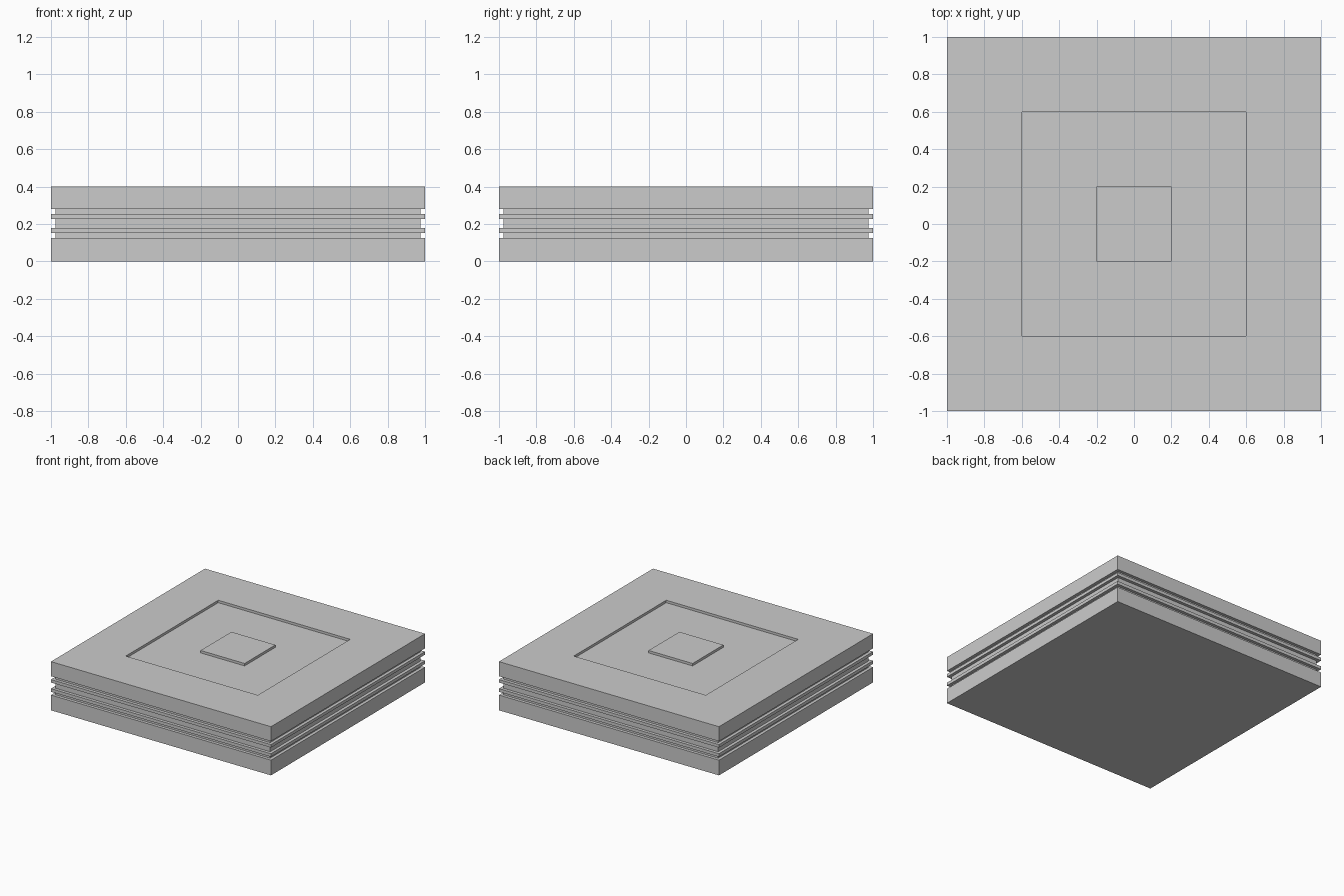
import bpy, bmesh

if "Cube" in bpy.data.objects:
    bpy.data.objects.remove(bpy.data.objects["Cube"])

# Stacked square outline: (half width, height) pairs from the bottom to the pocket
profile = [
    (1.0, 0.0), (1.0, 0.125),        # base slab
    (0.975, 0.125), (0.975, 0.152),  # lower groove
    (1.0, 0.152), (1.0, 0.178),      # lower fin
    (0.975, 0.178), (0.975, 0.228),  # middle groove
    (1.0, 0.228), (1.0, 0.253),      # upper fin
    (0.975, 0.253), (0.975, 0.28),   # upper groove
    (1.0, 0.28), (1.0, 0.4),         # top slab
    (0.6, 0.4), (0.6, 0.38),         # recessed square channel
    (0.2, 0.38), (0.2, 0.4),         # raised centre pad
]


def square_lathe(name, points):
    bm = bmesh.new()
    signs = [(-1, -1), (1, -1), (1, 1), (-1, 1)]
    rings = [[bm.verts.new((sx * r, sy * r, z)) for sx, sy in signs]
             for r, z in points]
    for a, b in zip(rings, rings[1:]):
        for i in range(4):
            j = (i + 1) % 4
            bm.faces.new((a[i], a[j], b[j], b[i]))
    bm.faces.new(rings[0][::-1])
    bm.faces.new(rings[-1])
    bmesh.ops.recalc_face_normals(bm, faces=bm.faces)
    mesh = bpy.data.meshes.new(name)
    bm.to_mesh(mesh)
    bm.free()
    obj = bpy.data.objects.new(name, mesh)
    bpy.context.collection.objects.link(obj)
    return obj


square_lathe("grooved_platform", profile)
